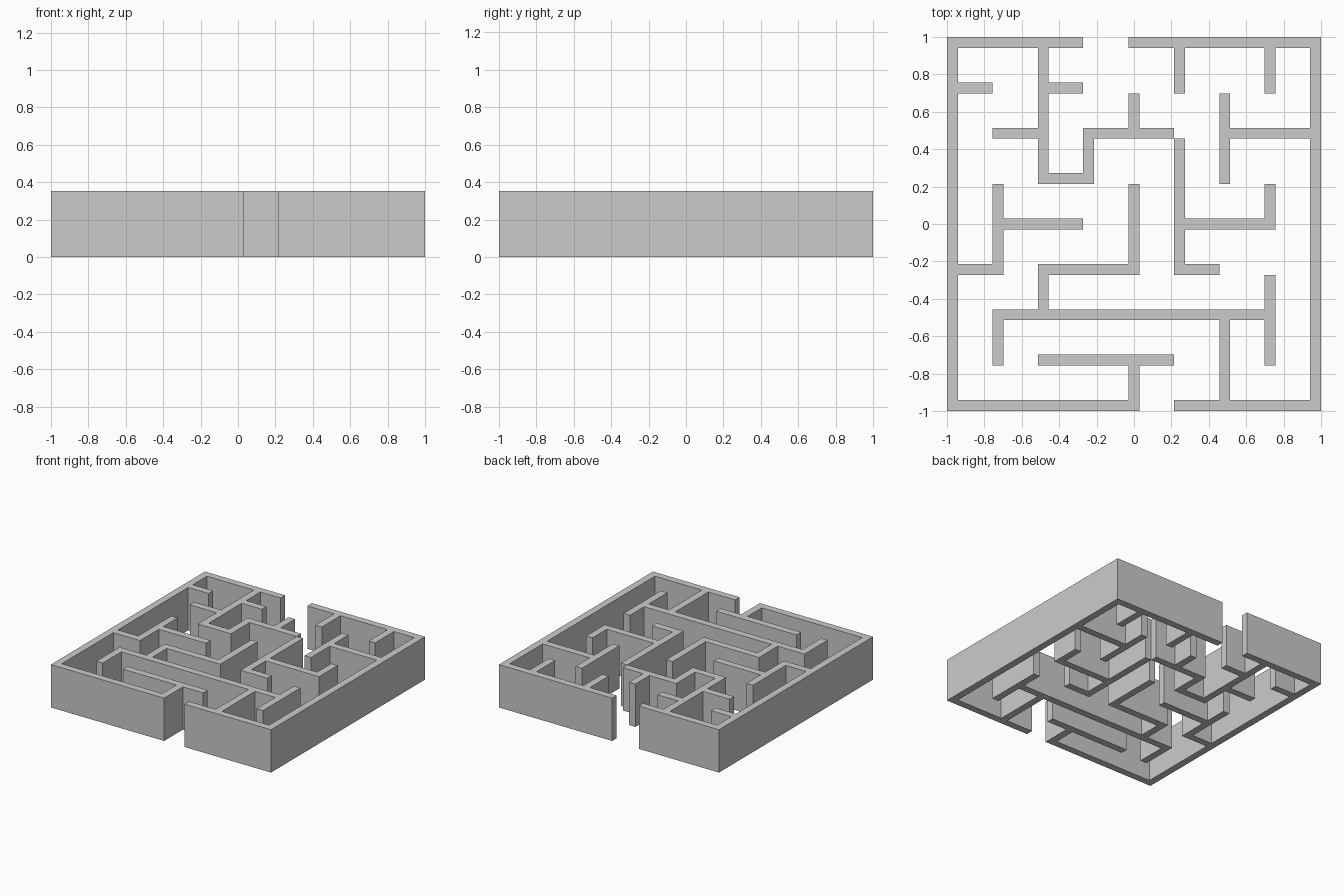
import bpy, bmesh
from math import radians

if "Cube" in bpy.data.objects:
    bpy.data.objects.remove(bpy.data.objects["Cube"])

P = 2 / 8.24          # cell pitch
T = 0.24 * P          # wall thickness
H = 0.352             # wall height

# Wall runs on the 8 x 8 cell grid, lines numbered -4 to 4: line -> [(start, end)]
ROWS = {4: [(-4, -1), (0, 4)], 3: [(-4, -3), (-2, -1)],
        2: [(-3, -2), (-1, 1), (2, 4)], 1: [(-2, -1)],
        0: [(-3, -1), (1, 3)], -1: [(-4, -3), (-2, 0), (1, 2)],
        -2: [(-3, 3)], -3: [(-2, 1)], -4: [(-4, 0), (1, 4)]}
COLUMNS = {-4: [(-4, 4)], -3: [(-3, -2), (-1, 1)], -2: [(-2, -1), (1, 4)],
           -1: [(1, 2)], 0: [(-4, -3), (-1, 1), (2, 3)], 1: [(-1, 2), (3, 4)],
           2: [(-4, -2), (1, 3)], 3: [(-3, -1), (0, 1), (3, 4)], 4: [(-4, 4)]}

# Solid tiles: even index = wall thickness, odd index = gap between walls.
# Each run stops just short of the post at its far end.
tiles = set()
for line, runs in ROWS.items():
    for a, b in runs:
        tiles |= {(i, 2 * line + 8) for i in range(2 * a + 8, 2 * b + 8)}
for line, runs in COLUMNS.items():
    for a, b in runs:
        tiles |= {(2 * line + 8, j) for j in range(2 * a + 8, 2 * b + 8)}
tiles.add((16, 16))


def pos(k):
    """Coordinate of the lower edge of tile k."""
    return -1 + (k // 2) * P + (k % 2) * T


# Outer skin of the joined walls
bm = bmesh.new()


def face(*points):
    bm.faces.new([bm.verts.new(p) for p in points])


for i, j in tiles:
    x0, x1, y0, y1 = pos(i), pos(i + 1), pos(j), pos(j + 1)
    ring = [(x0, y0), (x1, y0), (x1, y1), (x0, y1)]
    face(*[(x, y, H) for x, y in ring])
    face(*[(x, y, 0) for x, y in reversed(ring)])
    for k, (dx, dy) in enumerate([(0, -1), (1, 0), (0, 1), (-1, 0)]):
        if (i + dx, j + dy) not in tiles:
            a, b = ring[k], ring[(k + 1) % 4]
            face((*a, 0), (*b, 0), (*b, H), (*a, H))

bmesh.ops.remove_doubles(bm, verts=bm.verts[:], dist=1e-4)
bmesh.ops.dissolve_limit(bm, angle_limit=radians(1),
                         verts=bm.verts[:], edges=bm.edges[:])

mesh = bpy.data.meshes.new("maze_walls")
bm.to_mesh(mesh)
bm.free()
walls = bpy.data.objects.new("maze_walls", mesh)
bpy.context.collection.objects.link(walls)
